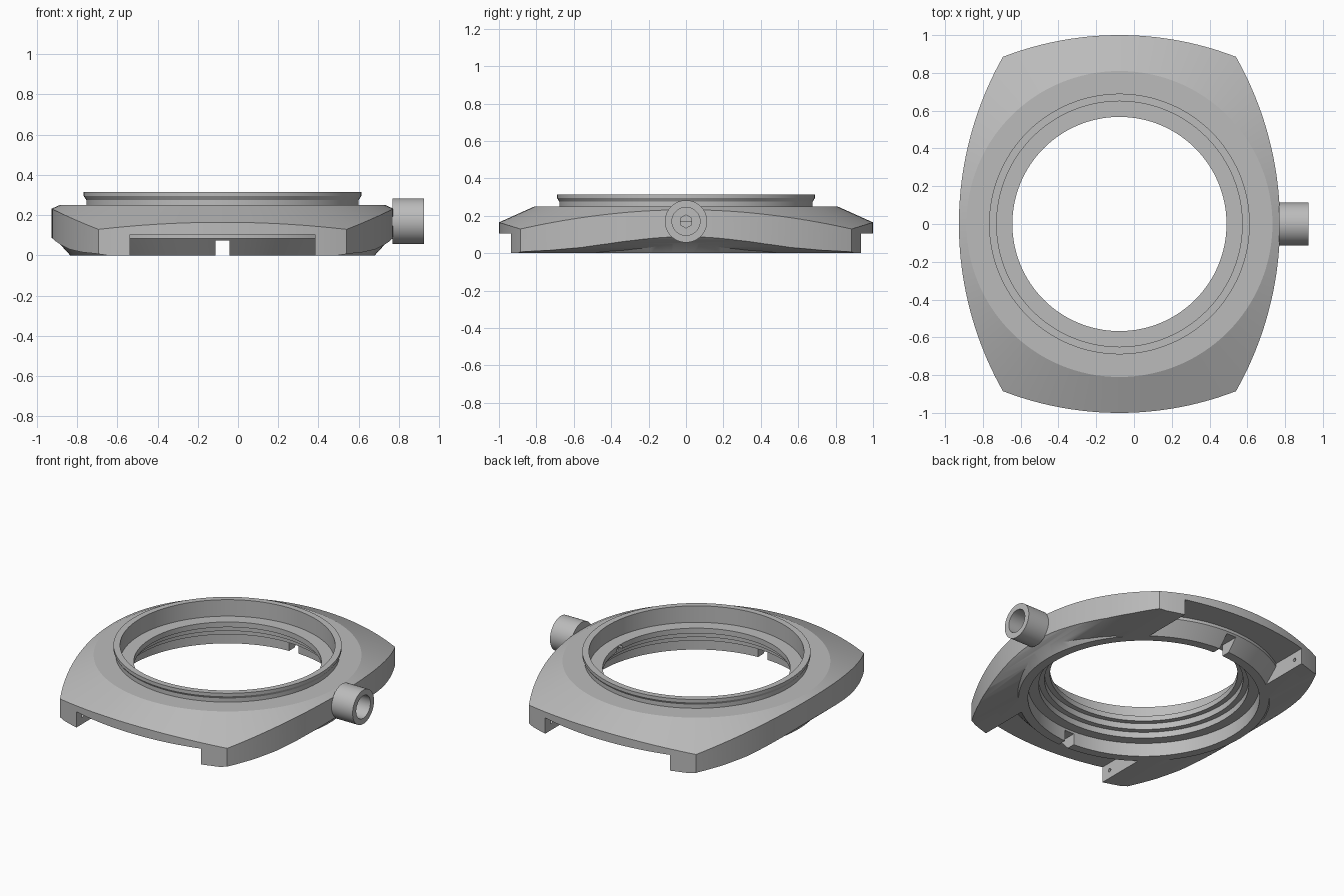
import bpy, bmesh, math
from mathutils import Matrix, Vector

if "Cube" in bpy.data.objects:
    bpy.data.objects.remove(bpy.data.objects["Cube"])

CX = -0.077          # case centre
CROWN_Z = 0.17

steel = bpy.data.materials.new("brushed_grey_steel")
steel.use_nodes = True
grey = (0.5, 0.5, 0.5, 1)
steel.diffuse_color = grey
steel.node_tree.nodes["Principled BSDF"].inputs["Base Color"].default_value = grey


def finish_mesh(name, bm):
    bmesh.ops.recalc_face_normals(bm, faces=bm.faces)
    me = bpy.data.meshes.new(name)
    bm.to_mesh(me)
    bm.free()
    me.materials.append(steel)
    ob = bpy.data.objects.new(name, me)
    bpy.context.collection.objects.link(ob)
    return ob


def lathe(name, profile, seg=128, matrix=Matrix()):
    """Solid of revolution from (radius, height) points, capped at both ends."""
    bm = bmesh.new()
    rings = []
    for r, z in profile:
        angles = [2 * math.pi * i / seg for i in range(seg)]
        rings.append([bm.verts.new(matrix @ Vector((r * math.cos(a), r * math.sin(a), z)))
                      for a in angles])
    for lo, hi in zip(rings, rings[1:]):
        for i in range(seg):
            j = (i + 1) % seg
            bm.faces.new((lo[i], lo[j], hi[j], hi[i]))
    bm.faces.new(rings[0][::-1])
    bm.faces.new(rings[-1])
    return finish_mesh(name, bm)


def prism(name, points, start, end):
    """Extrude a closed loop of 3D points from offset start to offset end."""
    bm = bmesh.new()
    a = [bm.verts.new(Vector(p) + Vector(start)) for p in points]
    b = [bm.verts.new(Vector(p) + Vector(end)) for p in points]
    n = len(a)
    for i in range(n):
        j = (i + 1) % n
        bm.faces.new((a[i], a[j], b[j], b[i]))
    bm.faces.new(a[::-1])
    bm.faces.new(b)
    return finish_mesh(name, bm)


def box(name, x0, x1, y0, y1, z0, z1):
    return prism(name, [(x0, y0, 0), (x1, y0, 0), (x1, y1, 0), (x0, y1, 0)],
                 (0, 0, z0), (0, 0, z1))


def combine(target, tool, operation, keep=False):
    mod = target.modifiers.new("cut", 'BOOLEAN')
    mod.operation, mod.object, mod.solver = operation, tool, 'EXACT'
    bpy.context.view_layer.update()
    evaluated = target.evaluated_get(bpy.context.evaluated_depsgraph_get())
    result = bpy.data.meshes.new_from_object(evaluated)
    target.modifiers.clear()
    target.data = result
    if not keep:
        bpy.data.objects.remove(tool)


def arc(chord, sag, peak, n):
    """Points (t, height) along a shallow arc; height falls by sag at the ends."""
    radius = (chord ** 2 + sag ** 2) / (2 * sag)
    half = math.asin(chord / radius)
    return [(radius * math.sin(half * (2 * i / n - 1)),
             peak - radius + radius * math.cos(half * (2 * i / n - 1))) for i in range(n)]


# Cushion outline: four shallow arcs meeting at sharp corners
side = arc(0.885, 0.233, 0.85, 40)
end = arc(0.617, 0.115, 1.0, 24)
outline = ([(h, t, 0) for t, h in side] + [(-t, h, 0) for t, h in end]
           + [(-h, -t, 0) for t, h in side] + [(t, -h, 0) for t, h in end])
case = prism("watch_case", outline, (0, 0, 0), (0, 0, 0.4))

# Conical top and raised bezel neck
combine(case, lathe("top_form", [(1.3, -0.1), (1.3, 0.03), (0.81, 0.25), (0.677, 0.25),
                                 (0.677, 0.275), (0.69, 0.295), (0.69, 0.315)]), 'INTERSECT')

# Curved undercut along both flanks
under = [(0.56, -0.002), (0.617, 0.007), (0.70, 0.016), (0.76, 0.03), (0.80, 0.05),
         (0.83, 0.07), (0.85, 0.088), (0.90, 0.13), (0.90, -0.1), (0.56, -0.1)]
for s in (-1, 1):
    combine(case, prism("flank_cutter", [(s * x, 0, z) for x, z in under],
                        (0, -1.1, 0), (0, 1.1, 0)), 'DIFFERENCE')

# Strap openings between the lugs
for s in (-1, 1):
    combine(case, box("strap_cutter", -0.46, 0.46, s * 0.6, s * 1.2, -0.1, 0.105), 'DIFFERENCE')

# Round back ring
combine(case, lathe("back_ring", [(0.757, 0), (0.835, 0.085), (0.835, 0.15)]), 'UNION')

# Stepped bore
combine(case, lathe("bore_cutter", [(0.70, -0.1), (0.70, 0.09), (0.635, 0.09), (0.635, 0.13),
                                    (0.60, 0.13), (0.60, 0.17), (0.567, 0.17), (0.567, 0.205),
                                    (0.65, 0.205), (0.65, 0.4)]), 'DIFFERENCE')

for s in (-1, 1):
    # Opening notches in the back ring
    combine(case, box("notch_cutter", -0.035, 0.035, s * 0.62, s * 0.9, -0.1, 0.075), 'DIFFERENCE')
    # Strap pin holes on the inner lug faces
    pin = Matrix.Translation((-0.5, s * 0.87, 0.055)) @ Matrix.Rotation(math.pi / 2, 4, 'Y')
    combine(case, lathe("pin_cutter", [(0.012, 0), (0.012, 1.0)], 16, pin), 'DIFFERENCE')

# Crown: hollow tube on the right flank
along_x = Matrix.Translation((0, 0, CROWN_Z)) @ Matrix.Rotation(math.pi / 2, 4, 'Y')
crown = lathe("crown", [(0.113, 0.845), (0.113, 1.002)], 64, along_x)
combine(crown, lathe("crown_bore", [(0.075, 0.875), (0.075, 1.1)], 64, along_x), 'DIFFERENCE')

# Hexagonal stem hole through crown and case wall
stem = lathe("stem_cutter", [(0.035, 0.4), (0.035, 1.2)], 6, along_x)
combine(crown, stem, 'DIFFERENCE', keep=True)
combine(case, stem, 'DIFFERENCE')

# Placement and shading
bpy.ops.object.select_all(action='DESELECT')
for ob in (case, crown):
    ob.data.transform(Matrix.Translation((CX, 0, 0)))
    ob.select_set(True)
bpy.context.view_layer.objects.active = case
bpy.ops.object.shade_smooth_by_angle(angle=math.radians(22))
